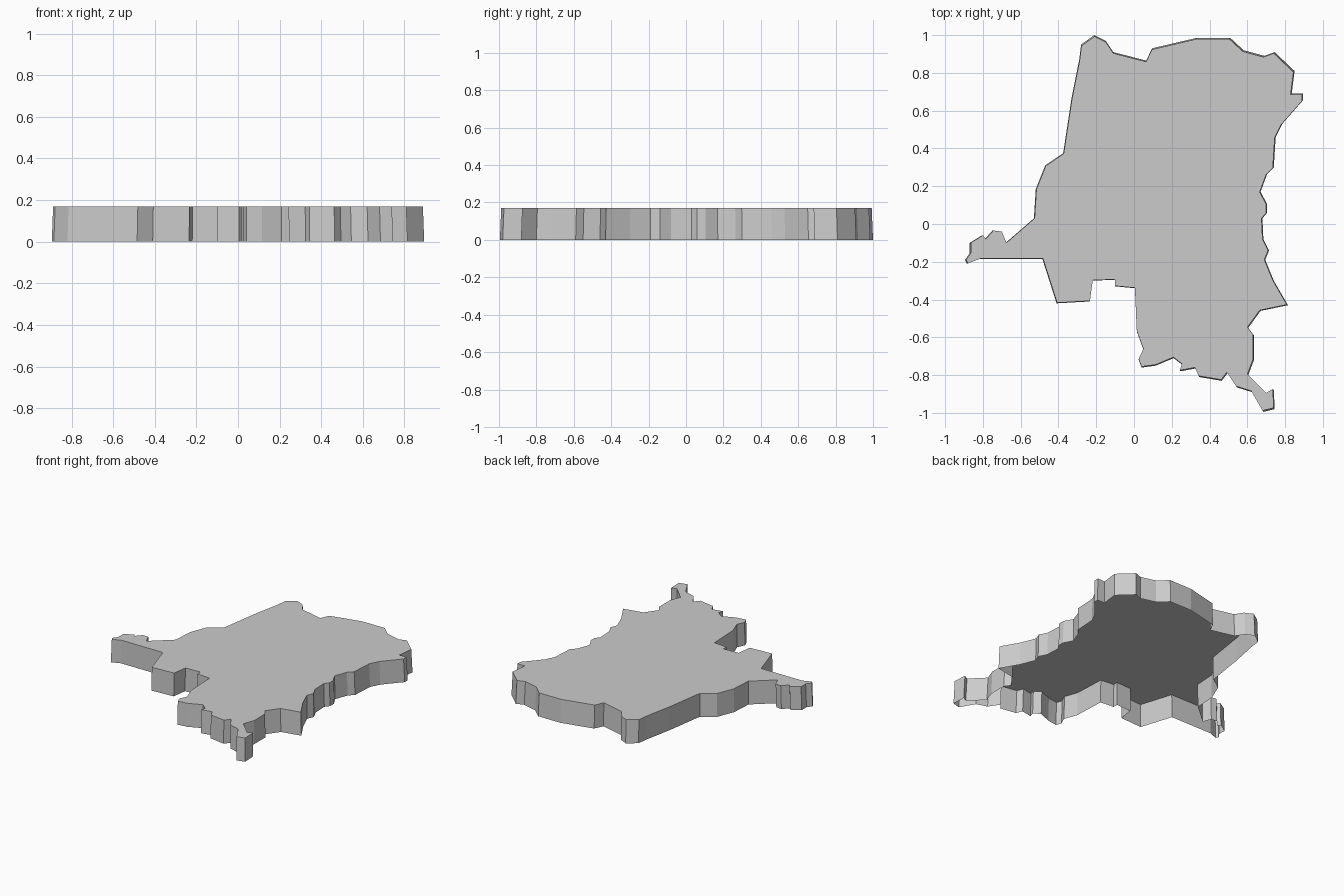
import bpy
import bmesh

HEIGHT = 0.17
TOP_SCALE = 0.993   # walls lean in very slightly

# Outline in hundredths of a unit, clockwise, one run per side
north = [(-21, 100), (-15, 97), (-11, 91), (6.5, 86.5), (9.5, 93), (33, 98.5),
         (51, 98.5), (58, 92), (69, 89), (74.5, 91), (85, 81), (83.5, 69)]
east = [(89.5, 69), (89.5, 65.5), (78.5, 53), (75, 46), (74, 30), (70.5, 26.5),
        (67, 17), (70.5, 10.5), (70.5, 6), (68, 3), (68.5, -8), (71.5, -14),
        (69.5, -19), (74, -30), (81.5, -43), (67, -46), (60.5, -55),
        (63.5, -59), (63.5, -72), (60.5, -80), (70.5, -90), (74, -88)]
south = [(74.5, -98), (68.5, -99.5), (62.5, -89), (54.5, -86.5), (49.5, -79),
         (46.5, -83), (34.5, -81), (32.5, -76.5), (24.5, -78), (25.5, -74.5),
         (21, -71), (11.5, -75), (4, -76), (2.5, -72), (5, -66.5),
         (1.5, -57), (0.5, -34), (-10, -33), (-10, -29.5), (-22, -30),
         (-23.5, -41), (-41, -42), (-48.5, -18.5), (-82, -18.5)]
west = [(-88.5, -21), (-89.5, -19), (-87, -15.5), (-87, -10), (-80.5, -6),
        (-79, -8), (-75, -3.5), (-70.5, -4), (-68, -10), (-53, 3), (-52, 18.5),
        (-47, 31), (-37.5, 37.5), (-33, 67), (-29, 87), (-28, 95)]
outline = [(x / 100, y / 100) for x, y in north + east + south + west]

# Open-bottomed slab: side walls plus a flat top
bm = bmesh.new()
base = [bm.verts.new((x, y, 0)) for x, y in outline]
top = [bm.verts.new((x * TOP_SCALE, y * TOP_SCALE, HEIGHT)) for x, y in outline]
n = len(outline)
for i in range(n):
    j = (i + 1) % n
    bm.faces.new((base[j], base[i], top[i], top[j]))
bm.faces.new(top[::-1])

mesh = bpy.data.meshes.new("map_slab")
bm.to_mesh(mesh)
bm.free()
slab = bpy.data.objects.new("map_slab", mesh)
bpy.context.collection.objects.link(slab)
